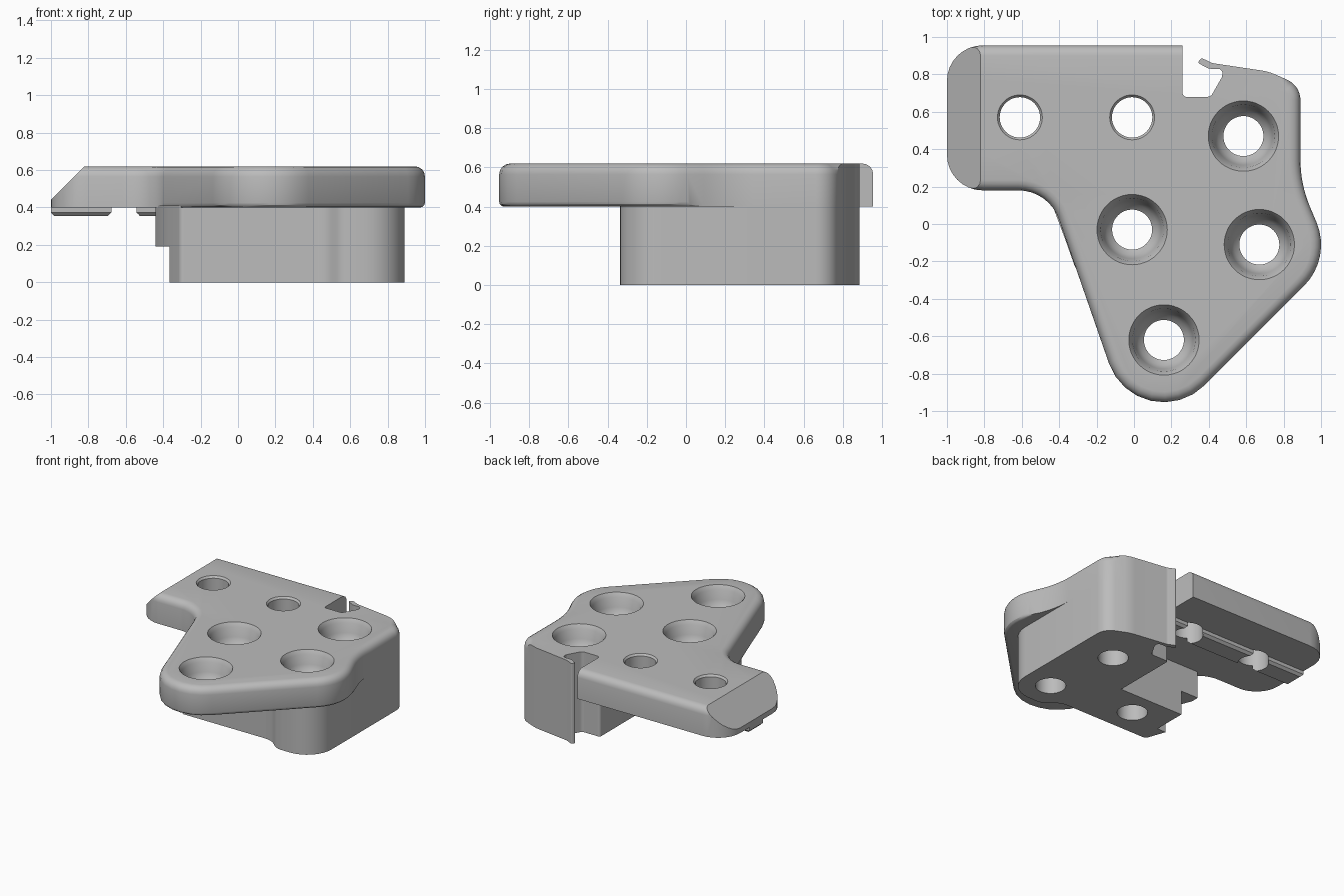
import bpy, bmesh, math
from mathutils import Vector

cube = bpy.data.objects.get("Cube")
if cube:
    bpy.data.objects.remove(cube, do_unlink=True)

grey = bpy.data.materials.new("plain grey")
grey.use_nodes = True
COLOUR = (0.5, 0.5, 0.5, 1)
grey.diffuse_color = COLOUR
grey.node_tree.nodes["Principled BSDF"].inputs["Base Color"].default_value = COLOUR


def rounded(corners, steps=8):
    """Outline with each corner (x, y, radius) replaced by an arc."""
    points = []
    for i, (x, y, r) in enumerate(corners):
        p = Vector((x, y))
        a = (Vector(corners[i - 1][:2]) - p).normalized()
        b = (Vector(corners[(i + 1) % len(corners)][:2]) - p).normalized()
        if r == 0:
            points.append(p)
            continue
        half = a.angle(b) / 2
        centre = p + (a + b).normalized() * r / math.sin(half)
        start = p + a * r / math.tan(half) - centre
        sweep = a.angle_signed(b)
        sweep = math.copysign(math.pi - abs(sweep), sweep)
        for k in range(steps + 1):
            t = sweep * k / steps
            c, s = math.cos(t), math.sin(t)
            points.append(centre + Vector((start.x * c - start.y * s,
                                           start.x * s + start.y * c)))
    return points


def finish(bm, name):
    bmesh.ops.recalc_face_normals(bm, faces=bm.faces)
    mesh = bpy.data.meshes.new(name)
    bm.to_mesh(mesh)
    bm.free()
    ob = bpy.data.objects.new(name, mesh)
    bpy.context.collection.objects.link(ob)
    mesh.materials.append(grey)
    return ob


def prism(corners, z0, z1):
    bm = bmesh.new()
    face = bm.faces.new([bm.verts.new((p.x, p.y, z0)) for p in rounded(corners)])
    top = bmesh.ops.extrude_face_region(bm, geom=[face])["geom"]
    bmesh.ops.translate(bm, vec=(0, 0, z1 - z0),
                        verts=[v for v in top if isinstance(v, bmesh.types.BMVert)])
    return bm


def bevel(bm, z, rule, size, segments):
    edges = [e for e in bm.edges if all(abs(v.co.z - z) < 1e-4 for v in e.verts)
             and rule((e.verts[0].co + e.verts[1].co) / 2)]
    bmesh.ops.bevel(bm, geom=edges, offset=size, segments=segments,
                    profile=0.5, affect='EDGES', clamp_overlap=False)


def turned_cutter(x, y, profile, name, sides=48):
    """Closed solid of revolution from (radius, z) pairs."""
    bm = bmesh.new()
    rings = [[bm.verts.new((x + r * math.cos(math.tau * k / sides),
                            y + r * math.sin(math.tau * k / sides), z))
              for k in range(sides)] for r, z in profile]
    for low, high in zip(rings, rings[1:]):
        for k in range(sides):
            n = (k + 1) % sides
            bm.faces.new((low[k], low[n], high[n], high[k]))
    bm.faces.new(rings[0])
    bm.faces.new(rings[-1])
    return finish(bm, name)


TOP, UNDER = 0.62, 0.40

# Back edge, hook and slot, shared by the plate and the block
hook = [(.89, .74, .12), (.72, .815, .3), (.42, .86, .05), (.36, .888, .012),
        (.34, .862, .01), (.40, .83, .04), (.478, .83, .025), (.47, .785, .03),
        (.41, .68, .03), (.26, .68, .02)]

# Top plate with its arm
plate_outline = [(-1, .955, .19), (-1, .18, .19), (-.455, .18, .23), (.028, -1.212, .31),
                 (1.057, -.183, .31), (.89, .212, .65)] + hook + [(.26, .955, 0)]
bm = prism(plate_outline, UNDER, TOP)
bevel(bm, TOP, lambda m: not (.25 < m.x < .8 and m.y > .6), .055, 4)
bevel(bm, UNDER, lambda m: m.y < .02, .025, 3)
plate = finish(bm, "top_plate")

# Lower block
block_outline = hook + [(.26, .17, 0), (-.29, .17, 0), (-.29, -.09, 0), (-.365, -.09, 0),
                        (-.31, -.245, .03), (.46, -.245, .15), (.56, -.337, .12),
                        (.89, -.337, .21)]
block = finish(prism(block_outline, 0, UNDER + .01), "lower_block")

# Small ledge beside the block
ledge = finish(prism([(-.44, .17, 0), (-.44, .11, 0), (-.365, -.09, 0), (-.28, -.09, 0),
                      (-.28, .17, 0)], .19, UNDER + .01), "side_ledge")

# Locating ridge below the arm
bm = prism([(-1, .655, 0), (-1, .485, 0), (.26, .485, 0), (.26, .655, 0)], .355, UNDER + .01)
bevel(bm, .355, lambda m: True, .018, 1)
ridge = finish(bm, "arm_ridge")

# Hole cutters: bowl-seated screw holes and plain arm holes
seat = [(.107, -.1), (.107, TOP - .17), (.135, TOP - .145), (.155, TOP - .1),
        (.168, TOP - .03), (.188, TOP), (.188, TOP + .1)]
plain = [(.108, -.1), (.108, TOP - .015), (.12, TOP), (.12, TOP + .1)]
cutters = []
for x, y in [(.585, .47), (.67, -.11), (-.01, -.03), (.16, -.62)]:
    cutters.append(turned_cutter(x, y, seat, "screw_hole_cutter"))
for x in (-.61, -.01):
    cutters.append(turned_cutter(x, .57, plain, "arm_hole_cutter"))

# Sloped end of the arm
bpy.ops.mesh.primitive_cube_add(size=1, location=(-.91 - .3536, .5, .53 + .3536),
                                rotation=(0, math.radians(45), 0))
slope = bpy.context.object
slope.name = "arm_slope_cutter"
slope.scale.y = 3
slope.data.materials.append(grey)


def cut(ob, tools):
    bpy.context.view_layer.objects.active = ob
    for tool in tools:
        mod = ob.modifiers.new("cut", 'BOOLEAN')
        mod.operation, mod.solver, mod.object = 'DIFFERENCE', 'EXACT', tool
        bpy.ops.object.modifier_apply(modifier=mod.name)


cut(plate, cutters + [slope])
cut(block, cutters[:3])
cut(ridge, cutters[4:])
for tool in cutters + [slope]:
    bpy.data.objects.remove(tool, do_unlink=True)

for ob in (plate, block, ledge, ridge):
    bpy.ops.object.select_all(action='DESELECT')
    ob.select_set(True)
    bpy.context.view_layer.objects.active = ob
    bpy.ops.object.shade_smooth_by_angle(angle=math.radians(30))
